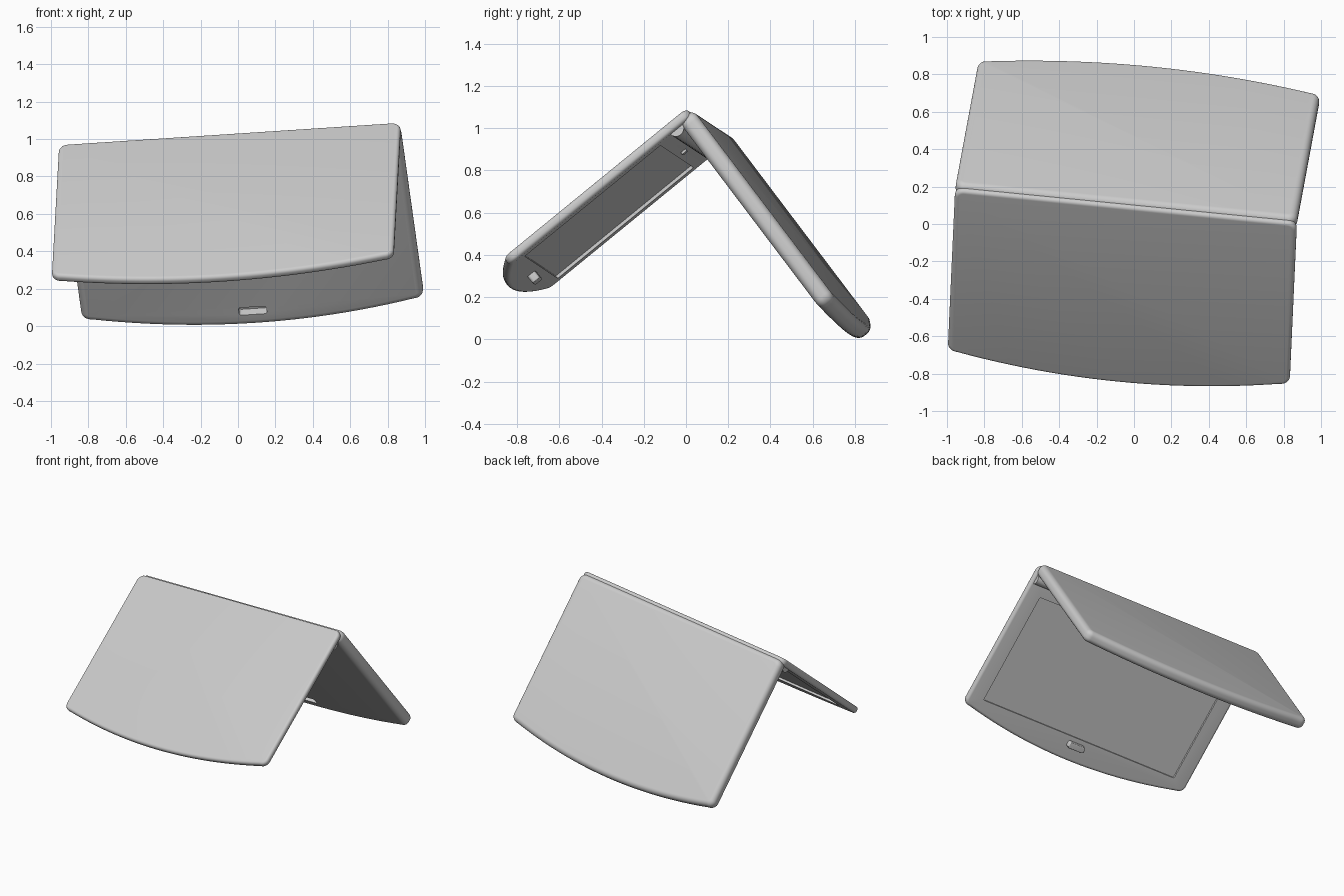
import bpy, bmesh, math
from mathutils import Matrix, Vector

if "Cube" in bpy.data.objects:
    bpy.data.objects.remove(bpy.data.objects["Cube"])

grey = bpy.data.materials.new("light grey")
grey.use_nodes = True
grey.diffuse_color = (0.6, 0.6, 0.6, 1)
grey.node_tree.nodes["Principled BSDF"].inputs["Base Color"].default_value = (0.6, 0.6, 0.6, 1)


def frame(origin, along, down):
    """Local axes: x along the ridge, y down the panel, z across its thickness."""
    u = Vector(along).normalized()
    v = Vector(down)
    v = (v - u * v.dot(u)).normalized()
    rot = Matrix((u, v, u.cross(v))).transposed().to_4x4()
    return Matrix.Translation(origin) @ rot


RIDGE = (0.993, -0.098, 0.065)
lid_frame = frame((-0.045, 0.09, 1.035), RIDGE, (-0.036, -0.774, -0.632))
base_frame = frame((-0.045, 0.04, 0.94), RIDGE, (0.105, 0.60, -0.793))
HALF = 0.92


def finish(name, bm, matrix):
    bmesh.ops.recalc_face_normals(bm, faces=bm.faces[:])
    mesh = bpy.data.meshes.new(name)
    bm.to_mesh(mesh)
    bm.free()
    mesh.materials.append(grey)
    obj = bpy.data.objects.new(name, mesh)
    bpy.context.collection.objects.link(obj)
    obj.matrix_world = matrix
    return obj


def apply_modifiers(obj):
    bpy.context.view_layer.update()
    deps = bpy.context.evaluated_depsgraph_get()
    mesh = bpy.data.meshes.new_from_object(obj.evaluated_get(deps))
    obj.modifiers.clear()
    obj.data = mesh


def smooth(obj):
    bpy.ops.object.select_all(action='DESELECT')
    obj.select_set(True)
    bpy.context.view_layer.objects.active = obj
    bpy.ops.object.shade_smooth_by_angle(angle=math.radians(35))


def outline(half, top, bottom, bulge, r):
    """Rounded rectangle whose lower edge bows outward."""
    pts = []

    def corner(cx, cy, start):
        for i in range(9):
            a = start + math.pi / 2 * i / 8
            pts.append((cx + r * math.cos(a), cy + r * math.sin(a)))

    corner(-half + r, top + r, math.pi)
    corner(half - r, top + r, 1.5 * math.pi)
    corner(half - r, bottom - r, 0)
    for i in range(1, 24):
        t = 1 - 2 * i / 24
        pts.append((t * (half - r), bottom + bulge * (1 - t * t)))
    corner(-half + r, bottom - r, math.pi / 2)
    return pts


def slab(name, pts, low, high, bevel, matrix):
    bm = bmesh.new()
    face = bm.faces.new([bm.verts.new((x, y, low)) for x, y in pts])
    side = bmesh.ops.extrude_face_region(bm, geom=[face])["geom"]
    bmesh.ops.translate(bm, vec=(0, 0, high - low),
                        verts=[g for g in side if isinstance(g, bmesh.types.BMVert)])
    obj = finish(name, bm, matrix)
    if bevel:
        mod = obj.modifiers.new("round rim", 'BEVEL')
        mod.width = bevel
        mod.segments = 6
        mod.limit_method = 'ANGLE'
        mod.angle_limit = math.radians(60)
        mod.use_clamp_overlap = False
        apply_modifiers(obj)
    return obj


def plate(name, centre, size, low, high, r, bevel, matrix):
    """Small rounded rectangle given by its centre and size."""
    (cx, cy), (w, h) = centre, size
    pts = [(x + cx, y) for x, y in outline(w / 2, cy - h / 2, cy + h / 2, 0, r)]
    return slab(name, pts, low, high, bevel, matrix)


def cut(obj, cutter):
    cutter.hide_render = True
    mod = obj.modifiers.new("recess", 'BOOLEAN')
    mod.operation = 'DIFFERENCE'
    mod.solver = 'EXACT'
    mod.object = cutter
    apply_modifiers(obj)
    bpy.data.objects.remove(cutter)


# Lid with a recessed screen on its inner side
lid = slab("lid", outline(HALF, 0, 1.12, 0.095, 0.05), 0, 0.048, 0.02, lid_frame)
cut(lid, plate("screen_cutter", (0, 0.625), (1.6, 0.83), 0.033, 0.1, 0.01, 0, lid_frame))

# Base with a slot that takes the latch
base = slab("base", outline(HALF, -0.025, 1.11, 0.095, 0.05), 0.03, 0.118, 0.036, base_frame)
cut(base, plate("slot_cutter", (0, 1.105), (0.15, 0.05), -0.05, 0.082, 0.012, 0, base_frame))

# Latch and camera on the lid bezel
latch = plate("latch", (0, 1.095), (0.13, 0.045), 0.04, 0.088, 0.015, 0.006, lid_frame)
camera = plate("camera_bump", (0, 0.17), (0.06, 0.03), 0.04, 0.06, 0.01, 0.004, lid_frame)

# Hinge barrel along the ridge
bm = bmesh.new()
bmesh.ops.create_cone(bm, cap_ends=True, segments=32, radius1=0.038, radius2=0.038,
                      depth=1.8, matrix=Matrix.Rotation(math.pi / 2, 4, 'Y'))
hinge = finish("hinge_barrel", bm, base_frame)

for part in (lid, base, latch, camera, hinge):
    smooth(part)
